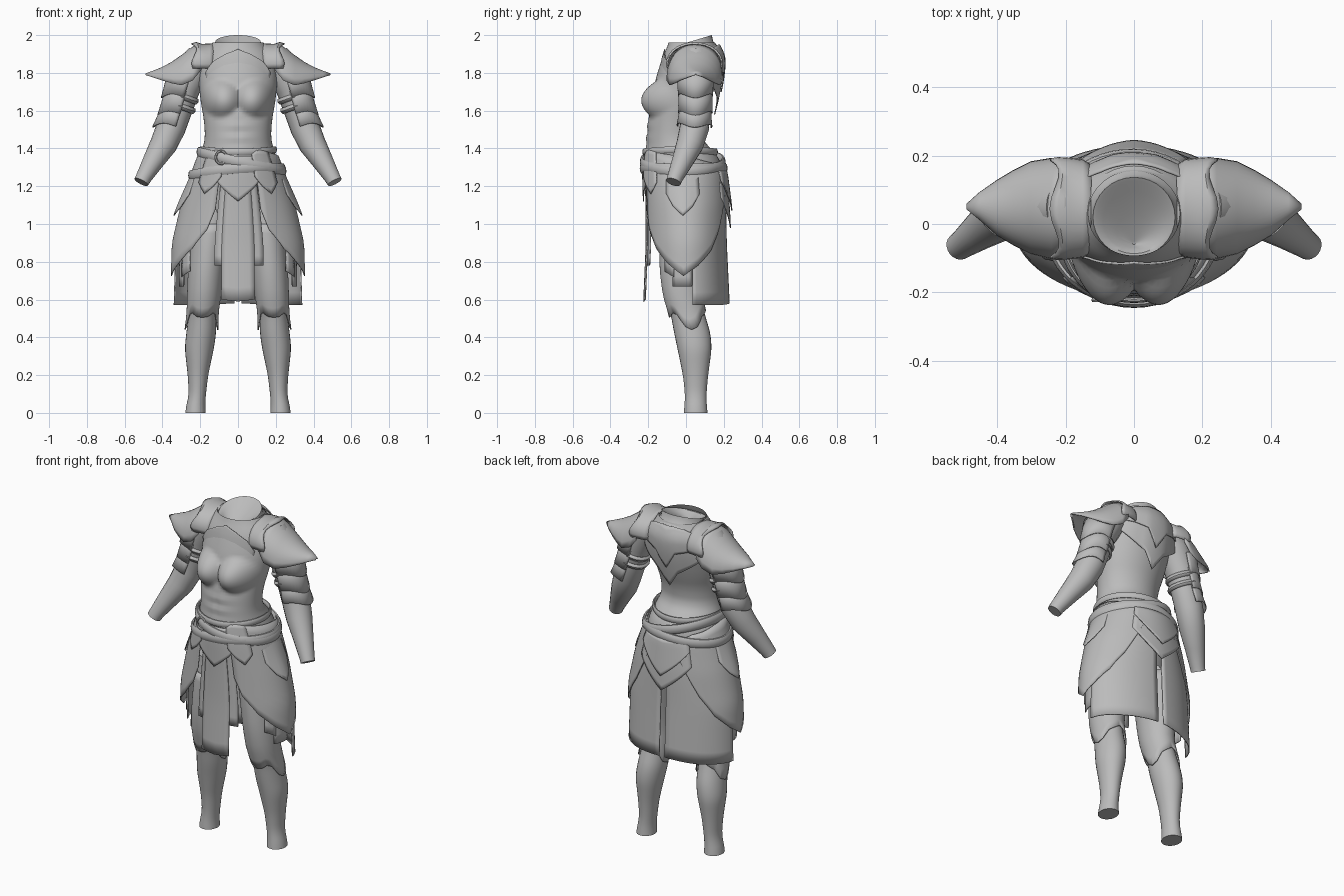
import bpy, bmesh, math
from mathutils import Vector

if "Cube" in bpy.data.objects:
    bpy.data.objects.remove(bpy.data.objects["Cube"])

steel = bpy.data.materials.new("grey_steel")
steel.diffuse_color = (0.5, 0.5, 0.5, 1)
steel.use_nodes = True
steel.node_tree.nodes["Principled BSDF"].inputs["Base Color"].default_value = steel.diffuse_color


def grid(name, rows, closed=False, loop=False, caps=False, mirror=False, thick=0.0, angle=40):
    """Skin rows of points; closed joins each row's ends, loop joins last row to first."""
    bm = bmesh.new()
    vs = [[bm.verts.new(p) for p in r] for r in rows]
    n, m = len(vs), len(vs[0])
    for i in range(n if loop else n - 1):
        for j in range(m if closed else m - 1):
            a, b = vs[i], vs[(i + 1) % n]
            bm.faces.new((a[j], a[(j + 1) % m], b[(j + 1) % m], b[j]))
    if caps:
        bm.faces.new(vs[0])
        bm.faces.new(vs[-1])
    bmesh.ops.remove_doubles(bm, verts=bm.verts, dist=0.0005)
    bmesh.ops.recalc_face_normals(bm, faces=bm.faces)
    me = bpy.data.meshes.new(name)
    bm.to_mesh(me)
    bm.free()
    ob = bpy.data.objects.new(name, me)
    bpy.context.collection.objects.link(ob)
    me.materials.append(steel)
    if thick:
        s = ob.modifiers.new("thickness", 'SOLIDIFY')
        s.thickness, s.offset = thick, 0
    if mirror:
        ob.modifiers.new("mirror", 'MIRROR')
    bpy.context.view_layer.objects.active = ob
    ob.select_set(True)
    bpy.ops.object.shade_smooth_by_angle(angle=math.radians(angle))
    ob.select_set(False)
    return ob


def lerp_table(table, t):
    """Interpolate rows keyed by their first value, in rising order."""
    if t <= table[0][0]:
        return table[0]
    for a, b in zip(table, table[1:]):
        if t <= b[0]:
            k = (t - a[0]) / (b[0] - a[0])
            return [p + (q - p) * k for p, q in zip(a, b)]
    return table[-1]


def surf(table, deg, z, off=0.0):
    # average nearby heights so the profile is rounded
    rows = [lerp_table(table, z + d) for d in (-.025, 0, .025)]
    _, rx, yf, yb, cx = [sum(c) / 3 for c in zip(*rows)]
    a = math.radians(deg)
    return Vector((cx + (rx + off) * math.cos(a),
                   (yf + yb) / 2 + ((yb - yf) / 2 + off) * math.sin(a), z))


def body(name, table, z0, z1, rows, n=40, bulge=None, mirror=False, caps=True):
    pts = []
    for i in range(rows + 1):
        z = z0 + (z1 - z0) * i / rows
        r = [surf(table, 360 * j / n, z) for j in range(n)]
        pts.append([bulge(p) for p in r] if bulge else r)
    return grid(name, pts, closed=True, caps=caps, mirror=mirror)


def plate(name, table, cols, off, flare=0.0, rows=10, mirror=False, ridge=None):
    """Curved plate over a body; cols are (degrees, top z, bottom z)."""
    fine = []
    for a, b in zip(cols, cols[1:]):
        k = max(1, round(abs(b[0] - a[0]) / 5))
        fine += [[p + (q - p) * i / k for p, q in zip(a, b)] for i in range(k)]
    fine.append(cols[-1])
    pts = []
    for deg, zt, zb in fine:
        r = 0.0
        if ridge:
            r = ridge[1] * max(0, 1 - abs(deg - ridge[0]) / ridge[2])
        pts.append([surf(table, deg, zt + (zb - zt) * i / rows,
                         off + (flare + r) * (i / rows)) for i in range(rows + 1)])
    return grid(name, pts, mirror=mirror, thick=0.006)


def tube(name, path, a0=0, a1=360, n=20, point=0.0, caps=False, thick=0.0):
    """Mirrored round sleeve along (x, y, z, r); angle 0 faces outward."""
    rows = []
    full = a1 - a0 == 360
    for i, p in enumerate(path):
        d = (Vector(path[min(i + 1, len(path) - 1)][:3]) - Vector(path[max(i - 1, 0)][:3])).normalized()
        e1 = Vector((0, 1, 0)).cross(d).normalized()
        if e1.x < 0:
            e1 = -e1
        e2 = d.cross(e1)
        row = []
        for j in range(n if full else n + 1):
            a = math.radians(a0 + (a1 - a0) * j / n)
            tip = point * (i / (len(path) - 1)) * max(0, math.cos(a)) ** 3
            row.append(Vector(p[:3]) + (e1 * math.cos(a) + e2 * math.sin(a)) * p[3] + d * tip)
        rows.append(row)
    return grid(name, rows, closed=full, caps=caps, mirror=True, thick=thick)


def belt(name, z, tilt, h, t, wave=0.0, off=0.008):
    """Rounded strap that hugs the hips."""
    rows = []
    for i in range(48):
        deg = 360 * i / 48
        a = math.radians(deg)
        zc = z + tilt * .22 * math.cos(a) + wave * math.cos(2 * a)
        rows.append([surf(HIP, deg, zc, off + t * math.cos(b)) + Vector((0, 0, h * math.sin(b)))
                     for b in [math.pi * j / 5 for j in range(10)]])
    return grid(name, rows, closed=True, loop=True)


# Body sections: z, half width, front y, back y, centre x
TORSO = [(1.0, .18, -.14, .14, 0), (1.2, .225, -.19, .18, 0), (1.30, .222, -.218, .19, 0),
         (1.37, .198, -.218, .165, 0), (1.41, .184, -.212, .115, 0), (1.46, .174, -.21, .085, 0),
         (1.55, .18, -.202, .095, 0), (1.65, .198, -.18, .13, 0), (1.75, .208, -.165, .16, 0),
         (1.83, .205, -.142, .178, 0), (1.90, .19, -.118, .183, 0), (1.96, .125, -.088, .15, 0)]
HIP = [(.57, .337, -.218, .225, 0), (.9, .333, -.21, .215, 0), (1.1, .29, -.215, .215, 0),
       (1.28, .236, -.225, .205, 0), (1.37, .202, -.222, .175, 0), (1.42, .185, -.212, .115, 0)]
LEG = [(0, .055, -.012, .115, .225), (.03, .05, -.008, .11, .225), (.1, .045, -.005, .108, .215),
       (.2, .054, -.016, .117, .212), (.34, .077, -.045, .136, .205), (.42, .079, -.062, .13, .195),
       (.52, .073, -.08, .10, .188), (.62, .08, -.112, .075, .18), (.75, .086, -.13, .09, .17),
       (.9, .092, -.135, .115, .155), (1.1, .10, -.13, .13, .125)]


def chest_shape(p):
    if p.y < -.01:
        front = min(1, (-p.y - .01) / .08)
        d = math.hypot((abs(p.x) - .095) / .105, (p.z - 1.665) / .098)
        bump = .072 * max(0, 1 - d * d)
        # belly muscles and centre crease
        low = math.exp(-((p.z - 1.48) / .07) ** 2)
        belly = .004 * low * (math.cos(p.z * 95) * math.exp(-(p.x / .08) ** 2)
                              - 1.2 * math.exp(-(p.x / .012) ** 2))
        p.y -= front * (bump + belly)
    return p


# Torso and neck collar
body("torso", TORSO, 1.0, 1.96, 60, n=72, bulge=chest_shape, caps=False)
collar = []
for r, z, cy in ((.155, 1.895, .02), (.128, 1.93, .02), (.12, 1.965, .02), (.110, 1.962, .02),
                 (.09, 1.945, .01), (.05, 1.915, -.02), (.005, 1.88, -.055)):
    collar.append([(r * math.cos(a), cy + r * .97 * math.sin(a), z + .3 * r * .97 * math.sin(a))
                   for a in [2 * math.pi * j / 32 for j in range(32)]])
grid("neck_collar", collar, closed=True, caps=True)

# Layered pointed back plates and upper chest edge
plate("lower_back_plate", TORSO, [(25, 1.88, 1.80), (55, 1.92, 1.72), (75, 1.93, 1.67), (90, 1.93, 1.58),
      (105, 1.93, 1.67), (125, 1.92, 1.72), (155, 1.88, 1.80)], .01, .02, ridge=(90, .016, 25))
plate("upper_back_plate", TORSO, [(25, 1.90, 1.84), (55, 1.94, 1.82), (75, 1.95, 1.80), (90, 1.95, 1.70),
      (105, 1.95, 1.80), (125, 1.94, 1.82), (155, 1.90, 1.84)], .018, .01, ridge=(90, .013, 25))
plate("chest_top_edge", TORSO, [(-145, 1.80, 1.77), (-130, 1.86, 1.80), (-110, 1.90, 1.83), (-90, 1.925, 1.84),
      (-70, 1.90, 1.83), (-50, 1.86, 1.80), (-35, 1.80, 1.77)], .006, -.011)

# Saddle shaped guards between neck and shoulder
rows = []
for i in range(17):
    a = math.pi * (-.08 + 1.16 * i / 16)
    c, s = math.cos(a), math.sin(a)
    edge = .014 * math.cos(4 * a)
    rows.append([(x, .045 - ry * c, 1.85 + h * s) for x, ry, h in
                 ((.125, .125, .105), (.15, .14, .102), (.19, .145, .10), (.215 + edge * .5, .147, .11),
                  (.232 + edge, .143, .103))])
grid("neck_guard", rows, mirror=True, thick=.007)

# Pointed hollow pauldrons
rows = []
for x, zt, zb, y0, y1 in ((.20, 1.955, 1.81, -.085, .19), (.24, 1.935, 1.76, -.10, .19),
                          (.30, 1.89, 1.735, -.085, .18), (.35, 1.855, 1.745, -.06, .155),
                          (.40, 1.828, 1.76, -.03, .125), (.45, 1.808, 1.777, .015, .09),
                          (.488, 1.794, 1.788, .046, .056)):
    rows.append([(x, (y0 + y1) / 2 - (y1 - y0) / 2 * math.cos(math.pi * j / 18),
                  zb + (zt - zb) * math.sin(math.pi * j / 18) ** .85) for j in range(19)])
grid("pauldron", rows, mirror=True, thick=.007)

# Arms, overlapping arm plates and straps
tube("arm", [(.19, .05, 1.88, .085), (.23, .05, 1.83, .095), (.285, .05, 1.72, .085), (.32, .05, 1.6, .076),
             (.355, .045, 1.51, .078), (.395, .02, 1.42, .072), (.45, -.02, 1.33, .056),
             (.50, -.058, 1.245, .042), (.512, -.066, 1.222, .040)], caps=True)
for i, (top, low) in enumerate((((.275, .05, 1.79, .098), (.308, .05, 1.68, .090)),
                                ((.295, .05, 1.71, .088), (.328, .05, 1.59, .089)),
                                ((.318, .05, 1.62, .081), (.352, .045, 1.52, .092)))):
    mid = [(a + b) / 2 for a, b in zip(top, low)]
    mid[3] -= .002
    tube("arm_plate_%d" % (i + 1), [top, mid, low], -105, 105, point=.04, thick=.006)
for i, (x, z) in enumerate(((.296, 1.675), (.312, 1.625))):
    tube("arm_strap_%d" % (i + 1), [(x - .005, .05, z + .014, .083), (x, .05, z, .089),
                                    (x + .005, .05, z - .014, .083)], thick=.005)

# Waist bands and belts
belt("waist_band", 1.388, 0, .018, .008, .006, .004)
belt("upper_belt", 1.33, -.23, .028, .013)
belt("lower_belt", 1.285, .08, .028, .013, -.01)
rows = []
for i in range(16):
    a = 2 * math.pi * i / 16
    rows.append([(-.09 + (.028 + .007 * math.cos(b)) * math.cos(a), -.222 + .007 * math.sin(b),
                  1.353 + (.034 + .007 * math.cos(b)) * math.sin(a))
                 for b in [math.pi * k / 3 for k in range(6)]])
grid("buckle", rows, closed=True, loop=True)

# Front and back pointed waist plates
plate("front_waist_plate", HIP, [(-122, 1.33, 1.26), (-110, 1.36, 1.20), (-90, 1.36, 1.12), (-70, 1.36, 1.20),
      (-58, 1.33, 1.26)], .003, .006)
for i, (off, tip) in enumerate(((.004, .98), (.012, 1.07))):
    plate("back_waist_plate_%d" % (i + 1), HIP, [(55, 1.28, tip + .16), (72, 1.28, tip + .08), (90, 1.28, tip),
          (108, 1.28, tip + .08), (125, 1.28, tip + .16)], off, .008, ridge=(90, .008, 20))

# Cloth panels
plate("front_cloth_wide", HIP, [(-112, 1.30, .78), (-90, 1.30, .78), (-66, 1.30, .78)], -.016, .014)
plate("front_cloth_long", HIP, [(-105, 1.30, .60), (-90, 1.30, .59), (-75, 1.30, .60)], -.008, .014)
plate("rear_cloth", HIP, [(8, 1.25, .57), (50, 1.27, .57), (87, 1.27, .58)], -.008, .012, mirror=True)
plate("thigh_cloth_front", HIP, [(-36, 1.2, .75), (-20, 1.2, .72)], -.02, mirror=True)
plate("thigh_cloth_side", HIP, [(-22, 1.2, .67), (8, 1.2, .67)], -.026, mirror=True)

# Large teardrop hip guards, upper flaps and small front flaps
plate("hip_guard", HIP, [(-67, 1.36, 1.08), (-60, 1.37, .97), (-45, 1.38, .87), (-25, 1.37, .79), (-4, 1.36, .725),
      (15, 1.35, .78), (35, 1.33, .86), (50, 1.32, .97), (62, 1.30, 1.10), (72, 1.29, 1.22)],
      .006, .004, rows=14, mirror=True, ridge=(-4, .008, 40))
plate("hip_flap", HIP, [(-26, 1.28, 1.16), (-16, 1.28, 1.09), (-4, 1.28, 1.045), (8, 1.28, 1.09),
      (19, 1.28, 1.16)], .004, .010, mirror=True, ridge=(-4, .024, 20))
plate("front_hip_flap", HIP, [(-70, 1.37, 1.25), (-62, 1.39, 1.20), (-52, 1.39, 1.16), (-40, 1.38, 1.22)],
      .009, .007, mirror=True)

# Legs and scalloped thigh guards
body("leg", LEG, 0, 1.1, 46, n=28, mirror=True)
plate("thigh_guard", LEG, [(-90, 1, .505), (-70, 1, .51), (-50, 1, .53), (-35, 1, .52), (-15, 1, .455),
      (0, 1, .44), (20, 1, .455), (45, 1, .51), (90, 1, .55), (135, 1, .51), (160, 1, .455), (180, 1, .44),
      (195, 1, .455), (215, 1, .52), (230, 1, .53), (250, 1, .51), (270, 1, .505)], .003, .006, mirror=True)
